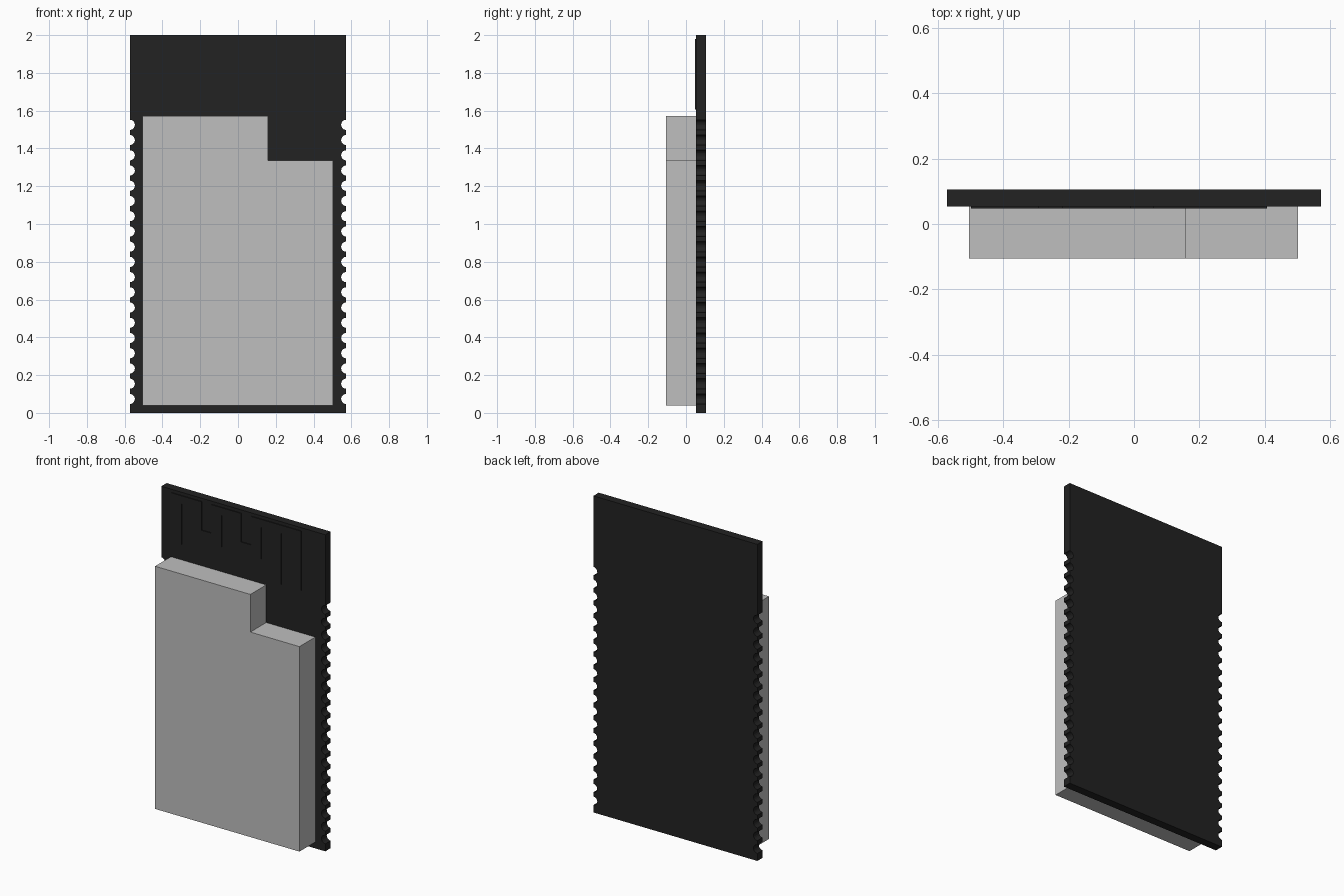
import bpy, bmesh, math

if "Cube" in bpy.data.objects:
    bpy.data.objects.remove(bpy.data.objects["Cube"], do_unlink=True)


def make_material(name, grey, metallic=0.0):
    mat = bpy.data.materials.new(name)
    color = (grey, grey, grey, 1.0)
    mat.diffuse_color = color
    mat.use_nodes = True
    mat.node_tree.nodes["Principled BSDF"].inputs["Base Color"].default_value = color
    return mat


def prism(name, outline, y_front, y_back, mat):
    """Extrude an (x, z) outline from y_front to y_back."""
    bm = bmesh.new()
    face = bm.faces.new([bm.verts.new((x, y_front, z)) for x, z in outline])
    ext = bmesh.ops.extrude_face_region(bm, geom=[face])
    moved = [v for v in ext["geom"] if isinstance(v, bmesh.types.BMVert)]
    bmesh.ops.translate(bm, verts=moved, vec=(0, y_back - y_front, 0))
    bmesh.ops.recalc_face_normals(bm, faces=bm.faces)
    mesh = bpy.data.meshes.new(name)
    bm.to_mesh(mesh)
    bm.free()
    mesh.materials.append(mat)
    obj = bpy.data.objects.new(name, mesh)
    bpy.context.collection.objects.link(obj)
    return obj


black = make_material("board black", 0.016)
silver = make_material("shield grey", 0.52)

# Circuit board with a row of half-round notches along each long edge
HALF_W, HEIGHT = 0.573, 2.0
NOTCHES, FIRST, PITCH, RADIUS, STEPS = 19, 0.074, 0.0806, 0.027, 10
right_edge = [(HALF_W, 0.0)]
for i in range(NOTCHES):
    zc = FIRST + i * PITCH
    for s in range(STEPS + 1):
        a = math.pi * s / STEPS
        right_edge.append((HALF_W - RADIUS * math.sin(a), zc - RADIUS * math.cos(a)))
right_edge.append((HALF_W, HEIGHT))
left_edge = [(-x, z) for x, z in reversed(right_edge)]
prism("circuit_board", right_edge + left_edge, 0.053, 0.106, black)

# Metal shield can with a stepped upper corner
prism("shield_can", [(-0.506, 0.04), (0.503, 0.04), (0.503, 1.335),
                     (0.16, 1.335), (0.16, 1.573), (-0.506, 1.573)],
      -0.105, 0.053, silver)

# Raised meandering antenna trace: (left, right) of each vertical strip
W, TOP, BAR, LOOP, LOW = 0.07, 1.98, 1.93, 1.80, 1.73
a, b, c, d, e, f, g = [-0.50 + 0.1397 * i for i in range(7)]
antenna = [
    (a, TOP), (a, 1.67), (a + W, 1.67), (a + W, BAR), (b, BAR),
    (b, LOW), (c + W, LOW), (c + W, BAR), (d, BAR),
    (d, LOW), (e + W, LOW), (e + W, BAR), (f, BAR),
    (f, 1.605), (f + W, 1.605), (f + W, BAR), (g, BAR),
    (g, 1.605), (g + W, 1.605), (g + W, TOP),
    (e, TOP), (e, LOOP), (d + W, LOOP), (d + W, TOP),
    (c, TOP), (c, LOOP), (b + W, LOOP), (b + W, TOP),
]
prism("antenna_trace", antenna, 0.048, 0.055, black)
